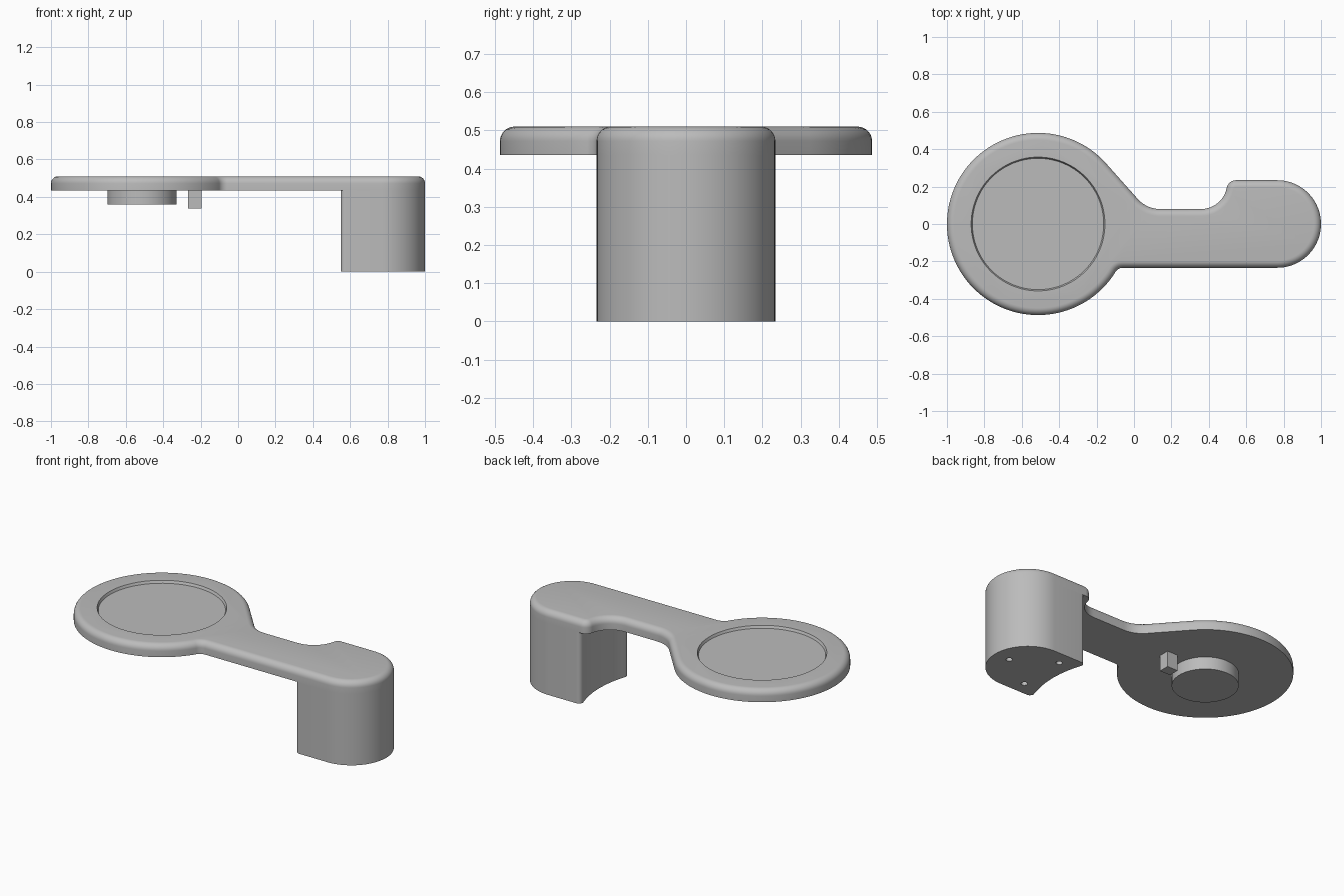
import bpy, bmesh, math
from mathutils import Vector

cube = bpy.data.objects.get("Cube")
if cube:
    bpy.data.objects.remove(cube, do_unlink=True)

# One plain grey for every part
grey = bpy.data.materials.new("plain grey")
grey.use_nodes = True
colour = (0.5, 0.5, 0.5, 1)
grey.diffuse_color = colour
grey.node_tree.nodes["Principled BSDF"].inputs["Base Color"].default_value = colour

PLATE_BOTTOM, PLATE_TOP = 0.435, 0.51
HEAD_X, HEAD_R = -0.513, 0.487
END_X, END_R = 0.766, 0.234


def arc(cx, cy, r, start, end, steps):
    """Outline points along an arc, in degrees, with no corner rounding."""
    angles = [math.radians(start + (end - start) * i / steps) for i in range(steps + 1)]
    return [(cx + r * math.cos(a), cy + r * math.sin(a), 0) for a in angles]


def rounded(points, steps=10):
    """Replace each corner (x, y, radius) by a tangent arc."""
    out = []
    for i, (x, y, r) in enumerate(points):
        p = Vector((x, y))
        if r == 0:
            out.append(p)
            continue
        a = (Vector(points[i - 1][:2]) - p).normalized()
        b = (Vector(points[(i + 1) % len(points)][:2]) - p).normalized()
        half = a.angle(b) / 2
        centre = p + (a + b).normalized() * (r / math.sin(half))
        start = p + a * (r / math.tan(half)) - centre
        end = p + b * (r / math.tan(half)) - centre
        turn = math.atan2(start.x * end.y - start.y * end.x, start.dot(end))
        for k in range(steps + 1):
            t = turn * k / steps
            c, s = math.cos(t), math.sin(t)
            out.append(centre + Vector((c * start.x - s * start.y, s * start.x + c * start.y)))
    return out


def extrude(name, outline, z0, z1, top_round=0):
    """Extrude an outline upward, optionally rounding its top rim."""
    bm = bmesh.new()
    base = bm.faces.new([bm.verts.new((p.x, p.y, z0)) for p in outline])
    result = bmesh.ops.extrude_face_region(bm, geom=[base], use_keep_orig=True)
    top = [v for v in result["geom"] if isinstance(v, bmesh.types.BMVert)]
    bmesh.ops.translate(bm, vec=(0, 0, z1 - z0), verts=top)
    bmesh.ops.recalc_face_normals(bm, faces=bm.faces)
    if top_round:
        rim = [e for e in bm.edges if all(v.co.z > z1 - 0.001 for v in e.verts)]
        bmesh.ops.bevel(bm, geom=rim, offset=top_round, offset_type='OFFSET',
                        segments=7, profile=0.5, affect='EDGES')
    mesh = bpy.data.meshes.new(name)
    bm.to_mesh(mesh)
    bm.free()
    obj = bpy.data.objects.new(name, mesh)
    bpy.context.collection.objects.link(obj)
    mesh.materials.append(grey)
    return obj


def cylinder(name, x, y, r, z0, z1, r_top=None, sides=96):
    bpy.ops.mesh.primitive_cone_add(vertices=sides, radius1=r, radius2=r_top or r,
                                    depth=z1 - z0, location=(x, y, (z0 + z1) / 2))
    obj = bpy.context.object
    obj.name = name
    obj.data.materials.append(grey)
    return obj


def activate(obj):
    bpy.ops.object.select_all(action='DESELECT')
    obj.select_set(True)
    bpy.context.view_layer.objects.active = obj


def cut(obj, cutter):
    mod = obj.modifiers.new("cut", 'BOOLEAN')
    mod.operation = 'DIFFERENCE'
    mod.solver = 'EXACT'
    mod.object = cutter
    activate(obj)
    bpy.ops.object.modifier_apply(modifier=mod.name)
    bpy.data.objects.remove(cutter, do_unlink=True)


def smooth(obj):
    activate(obj)
    bpy.ops.object.shade_smooth_by_angle(angle=math.radians(30))


# Round end shared by the plate and the post
round_end = arc(END_X, 0, END_R, -90, 90, 40)

# Plate: round head, tangent web, notched arm
junction = HEAD_X + math.sqrt(HEAD_R ** 2 - END_R ** 2)
plate_outline = rounded(
    arc(HEAD_X, 0, HEAD_R, 42, 326, 84)
    + [(junction, -END_R, 0.05)]
    + round_end
    + [(0.505, END_R, 0.05), (0.47, 0.08, 0.14), (0.068, 0.08, 0.16)])
plate = extrude("plate", plate_outline, PLATE_BOTTOM, PLATE_TOP, top_round=0.038)

# Shallow round recess in the head
cut(plate, cylinder("recess_cutter", HEAD_X, 0, 0.351, 0.495, 0.515, r_top=0.36, sides=128))
smooth(plate)

# Post: round outer end, hollow inner face with rounded corners
edge_x, steps = 0.54, 8
hollow = []
for i in range(1, steps):
    t = 1 - 2 * i / steps
    hollow.append((edge_x + 0.045 * (1 - t * t), END_R * t, 0))
post_outline = rounded([(edge_x, -END_R, 0.025)] + round_end
                       + [(edge_x, END_R, 0.025)] + hollow)
post = extrude("post", post_outline, 0, PLATE_BOTTOM)

# Three screw holes in the foot of the post
for x, y in ((0.9, 0), (0.665, 0.15), (0.665, -0.15)):
    cut(post, cylinder("hole_cutter", x, y, 0.018, -0.05, 0.2, sides=24))
smooth(post)

# Round boss under the head
smooth(cylinder("boss", HEAD_X, 0, 0.185, 0.358, PLATE_BOTTOM))

# Small stop block beside the boss
bpy.ops.mesh.primitive_cube_add(size=1, location=(-0.23, 0.025, 0.386))
block = bpy.context.object
block.name = "stop_block"
block.scale = (0.072, 0.065, 0.098)
block.data.materials.append(grey)
